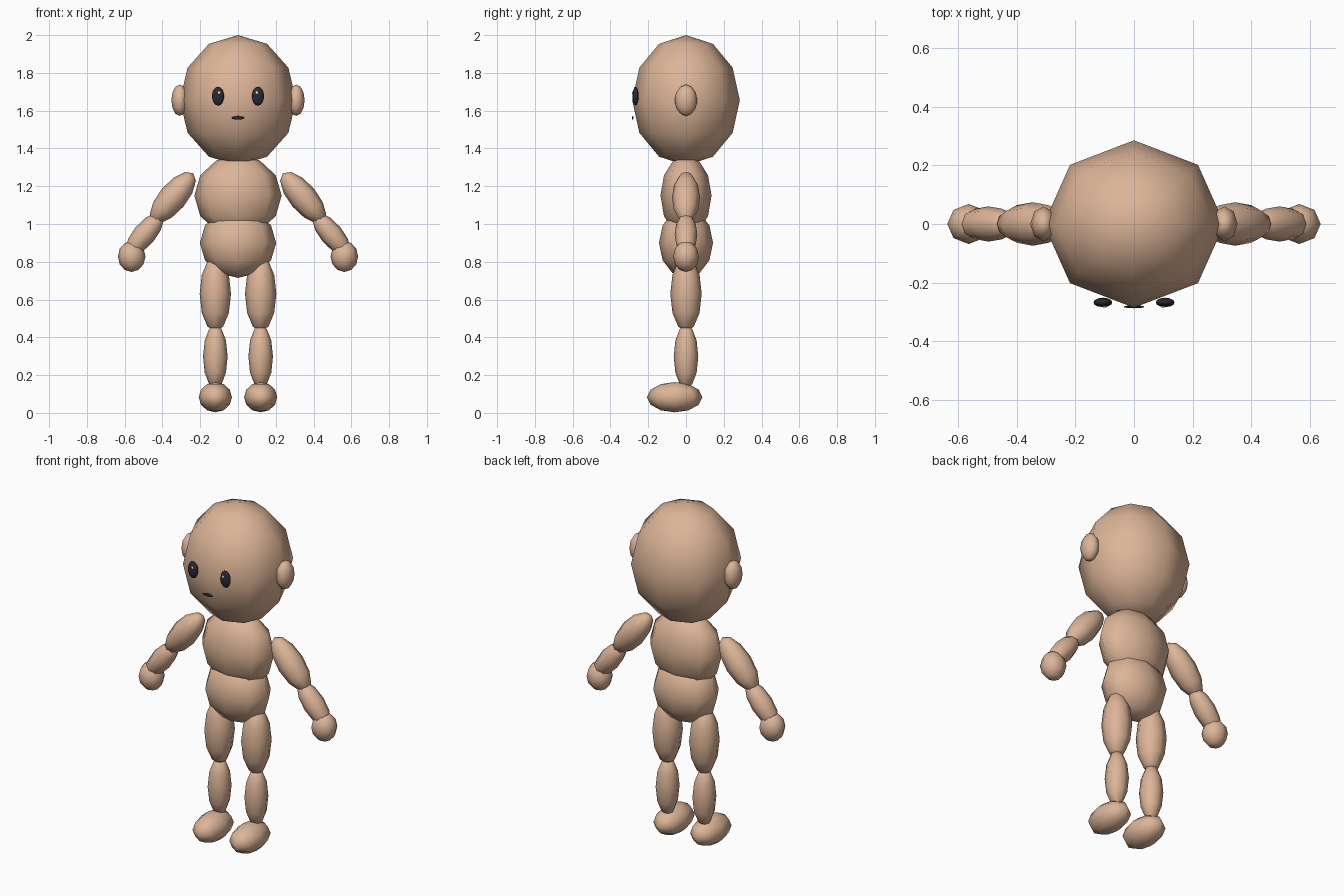
import bpy, bmesh, math
from mathutils import Matrix, Vector

if "Cube" in bpy.data.objects:
    bpy.data.objects.remove(bpy.data.objects["Cube"])


def material(name, rgb):
    m = bpy.data.materials.new(name)
    m.diffuse_color = (*rgb, 1.0)
    m.use_nodes = True
    m.node_tree.nodes["Principled BSDF"].inputs["Base Color"].default_value = m.diffuse_color
    return m


SKIN = material("warm_skin", (0.72, 0.46, 0.31))
DARK = material("dark_slate", (0.022, 0.022, 0.032))
GLINT = material("pale_glint", (0.8, 0.75, 0.7))


def ball(name, loc, radii, mat=SKIN, tilt=0.0, seg=8, rings=6):
    """Stretched, smooth shaded low-poly sphere; tilt turns it about y."""
    bm = bmesh.new()
    scale = Matrix.Diagonal((*radii, 1.0))
    rot = Matrix.Rotation(math.radians(tilt), 4, 'Y')
    bmesh.ops.create_uvsphere(bm, u_segments=seg, v_segments=rings,
                              radius=1.0, matrix=rot @ scale)
    for f in bm.faces:
        f.smooth = True
    me = bpy.data.meshes.new(name)
    bm.to_mesh(me)
    bm.free()
    me.materials.append(mat)
    ob = bpy.data.objects.new(name, me)
    ob.location = Vector(loc)
    bpy.context.collection.objects.link(ob)
    return ob


# Head and body
ball("head", (0, 0, 1.655), (0.308, 0.285, 0.345))
ball("chest", (0, 0, 1.15), (0.231, 0.135, 0.215))
ball("pelvis", (0, 0, 0.90), (0.202, 0.143, 0.185))

# Mouth
ball("mouth", (0, -0.282, 1.562), (0.036, 0.005, 0.009), DARK, seg=10)

# Paired parts
for side, s in (("left", 1), ("right", -1)):
    ball(f"{side}_ear", (0.308 * s, 0, 1.655), (0.045, 0.06, 0.083))
    ball(f"{side}_eye", (0.106 * s, -0.267, 1.677), (0.032, 0.016, 0.05),
         DARK, seg=12, rings=8)
    ball(f"{side}_eye_glint", (0.100 * s, -0.281, 1.695),
         (0.008, 0.004, 0.009), GLINT)

    # Arms hang outward
    ball(f"{side}_upper_arm", (0.345 * s, 0, 1.14), (0.074, 0.074, 0.168),
         tilt=-40 * s)
    ball(f"{side}_forearm", (0.495 * s, 0, 0.945), (0.06, 0.06, 0.142),
         tilt=-40 * s)
    ball(f"{side}_hand", (0.563 * s, 0, 0.828), (0.073, 0.068, 0.082))

    # Legs
    ball(f"{side}_thigh", (0.12 * s, 0, 0.63), (0.083, 0.083, 0.2))
    ball(f"{side}_calf", (0.12 * s, 0, 0.298), (0.065, 0.065, 0.17))
    ball(f"{side}_foot", (0.12 * s, -0.06, 0.083), (0.088, 0.147, 0.08))
